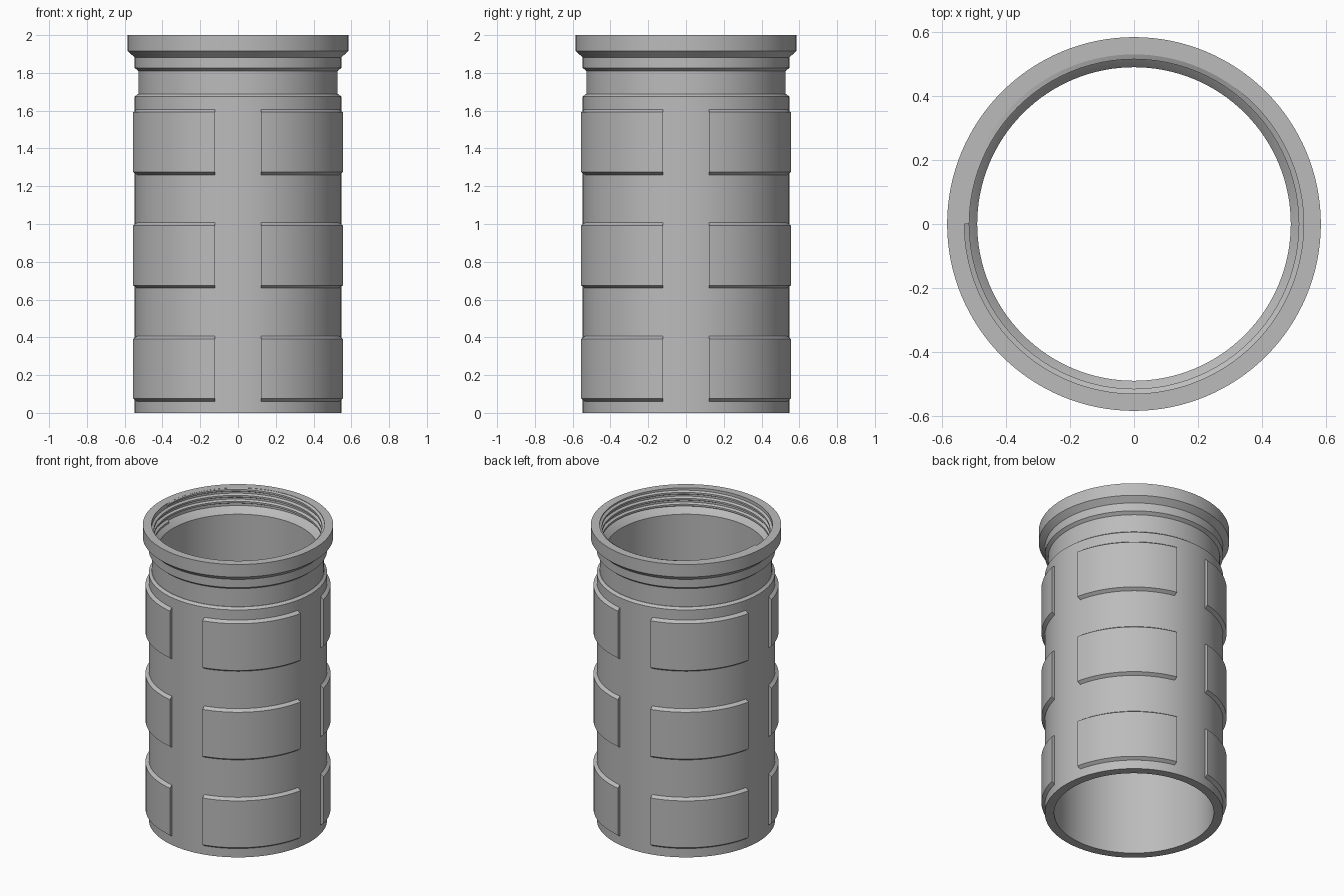
import bpy, bmesh
from math import sin, cos, asin, pi, tau

cube = bpy.data.objects.get("Cube")
if cube:
    bpy.data.objects.remove(cube, do_unlink=True)

grey = bpy.data.materials.new("neutral_grey")
grey.use_nodes = True
COLOUR = (0.5, 0.5, 0.5, 1)
grey.diffuse_color = COLOUR
grey.node_tree.nodes["Principled BSDF"].inputs["Base Color"].default_value = COLOUR


def sweep(name, rings, closed_loop):
    """Skin a list of closed cross-sections, capping the ends if open."""
    bm = bmesh.new()
    loops = [[bm.verts.new(p) for p in ring] for ring in rings]
    n = len(loops[0])
    pairs = list(zip(loops, loops[1:]))
    if closed_loop:
        pairs.append((loops[-1], loops[0]))
    for a, b in pairs:
        for i in range(n):
            j = (i + 1) % n
            bm.faces.new((a[i], a[j], b[j], b[i]))
    if not closed_loop:
        bm.faces.new(loops[0])
        bm.faces.new(loops[-1][::-1])
    bmesh.ops.recalc_face_normals(bm, faces=bm.faces)
    mesh = bpy.data.meshes.new(name)
    bm.to_mesh(mesh)
    bm.free()
    mesh.materials.append(grey)
    obj = bpy.data.objects.new(name, mesh)
    bpy.context.collection.objects.link(obj)
    bpy.ops.object.select_all(action='DESELECT')
    obj.select_set(True)
    bpy.context.view_layer.objects.active = obj
    bpy.ops.object.shade_smooth_by_angle(angle=pi / 7)
    return obj


def polar(r, a, z):
    return (r * cos(a), r * sin(a), z)


# Tube body with collar, flared rim and stepped bore
BORE, ROOT, CREST = 0.49, 0.53, 0.515
profile = [
    (BORE, 0), (0.547, 0), (0.547, 1.675), (0.53, 1.688),
    (0.527, 1.688), (0.527, 1.81), (0.547, 1.826), (0.547, 1.882),
    (0.584, 1.915), (0.584, 2), (ROOT, 2), (ROOT, 1.88),
    (CREST, 1.868), (BORE, 1.84),
]
SEGMENTS = 128
sweep("tube_body", [[polar(r, tau * k / SEGMENTS, z) for r, z in profile]
                    for k in range(SEGMENTS)], True)

# Internal screw thread, trimmed flush with the rim
PITCH, TURNS, STEPS = 0.04, 3, 96
section = [(ROOT + 0.004, 0.016), (CREST, 0.006), (CREST, -0.006), (ROOT + 0.004, -0.016)]
thread = []
for k in range(TURNS * STEPS + 1):
    turn = k / STEPS
    zc = 1.996 - PITCH * turn
    thread.append([polar(r, pi - tau * turn, min(zc + dz, 1.9995)) for r, dz in section])
sweep("inner_thread", thread, False)

# Raised grip pads: three rows of four, with flat parallel channels between
GAP, ARC = 0.122, 20
for row in range(3):
    z = 0.06 + 0.6 * row
    pad = [(0.535, z), (0.547, z), (0.568, z + 0.015),
           (0.568, z + 0.332), (0.547, z + 0.347), (0.535, z + 0.347)]
    for quarter in range(4):
        rings = []
        for k in range(ARC + 1):
            ring = []
            for r, h in pad:
                edge = asin(GAP / r)
                a = edge + (pi / 2 - 2 * edge) * k / ARC
                ring.append(polar(r, a + quarter * pi / 2, h))
            rings.append(ring)
        sweep(f"grip_pad_{row + 1}_{quarter + 1}", rings, False)
